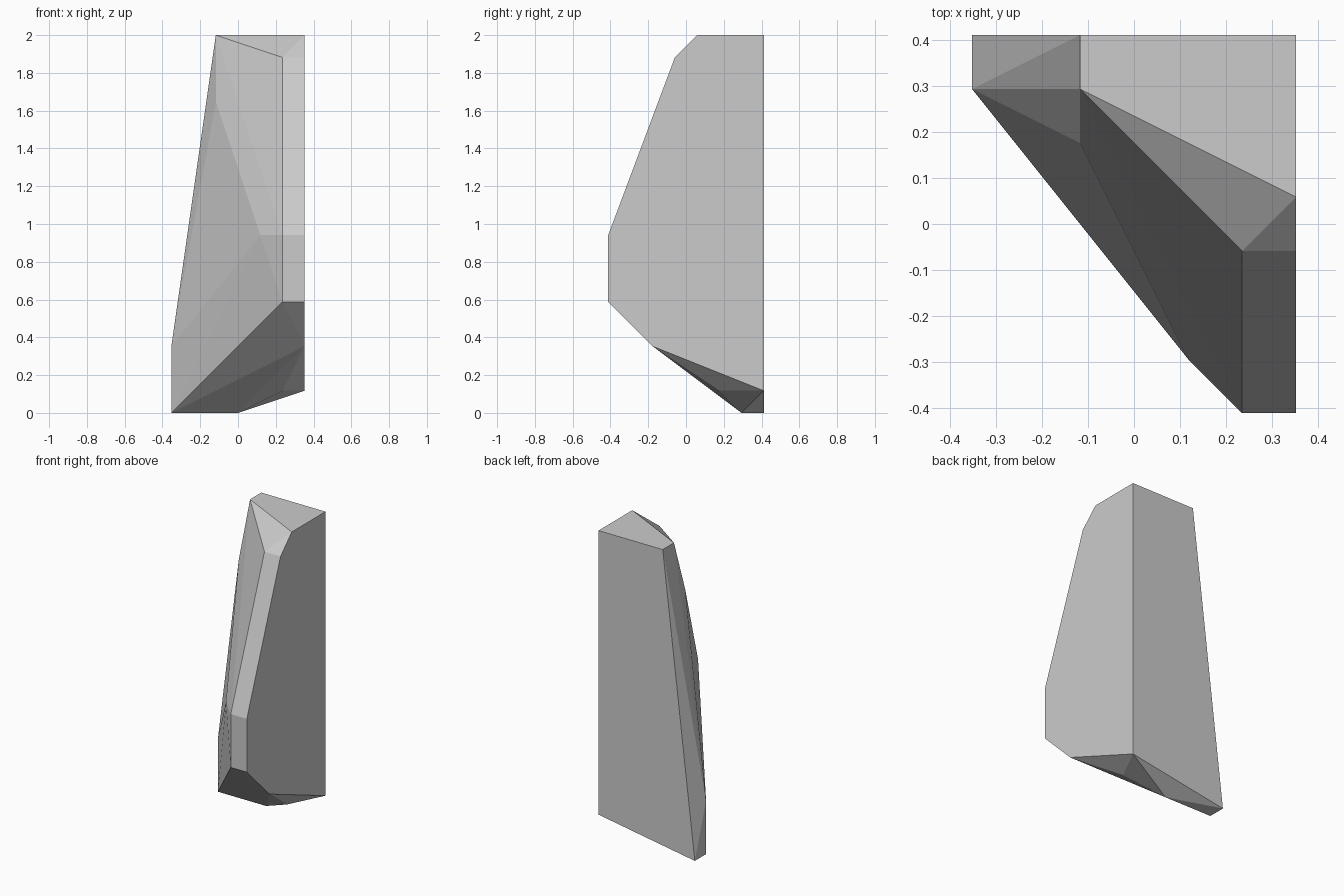
import bpy, bmesh
from mathutils import Vector

if "Cube" in bpy.data.objects:
    bpy.data.objects.remove(bpy.data.objects["Cube"])

U = 2 / 17  # the shard's corners lie on a regular grid, 17 steps tall

# Corner points per level, in grid steps (x 0..6, y 0..7, z 0..17)
levels = {
    17: [(2, 7), (6, 7), (6, 4), (2, 6)],   # flat top
    16: [(5, 3), (6, 3)],                   # upper bevel
    14: [(2, 5)],                           # upper left facet
    8:  [(5, 0), (6, 0), (4, 1)],           # widest front edge
    5:  [(5, 0), (6, 0)],                   # lower front edge
    3:  [(6, 2), (0, 6)],                   # lower bevel
    1:  [(6, 7), (5, 5)],                   # underside
    0:  [(0, 6), (0, 7), (3, 6)],           # foot
}

# Rock shard: faceted convex solid wrapped around the corners
bm = bmesh.new()
for z, points in levels.items():
    for x, y in points:
        bm.verts.new(Vector((x - 3, y - 3.5, z)) * U)
bmesh.ops.convex_hull(bm, input=bm.verts[:])
bmesh.ops.dissolve_limit(bm, angle_limit=0.005, verts=bm.verts[:], edges=bm.edges[:])
bmesh.ops.recalc_face_normals(bm, faces=bm.faces[:])

mesh = bpy.data.meshes.new("rock_shard")
bm.to_mesh(mesh)
bm.free()
shard = bpy.data.objects.new("rock_shard", mesh)
bpy.context.collection.objects.link(shard)
